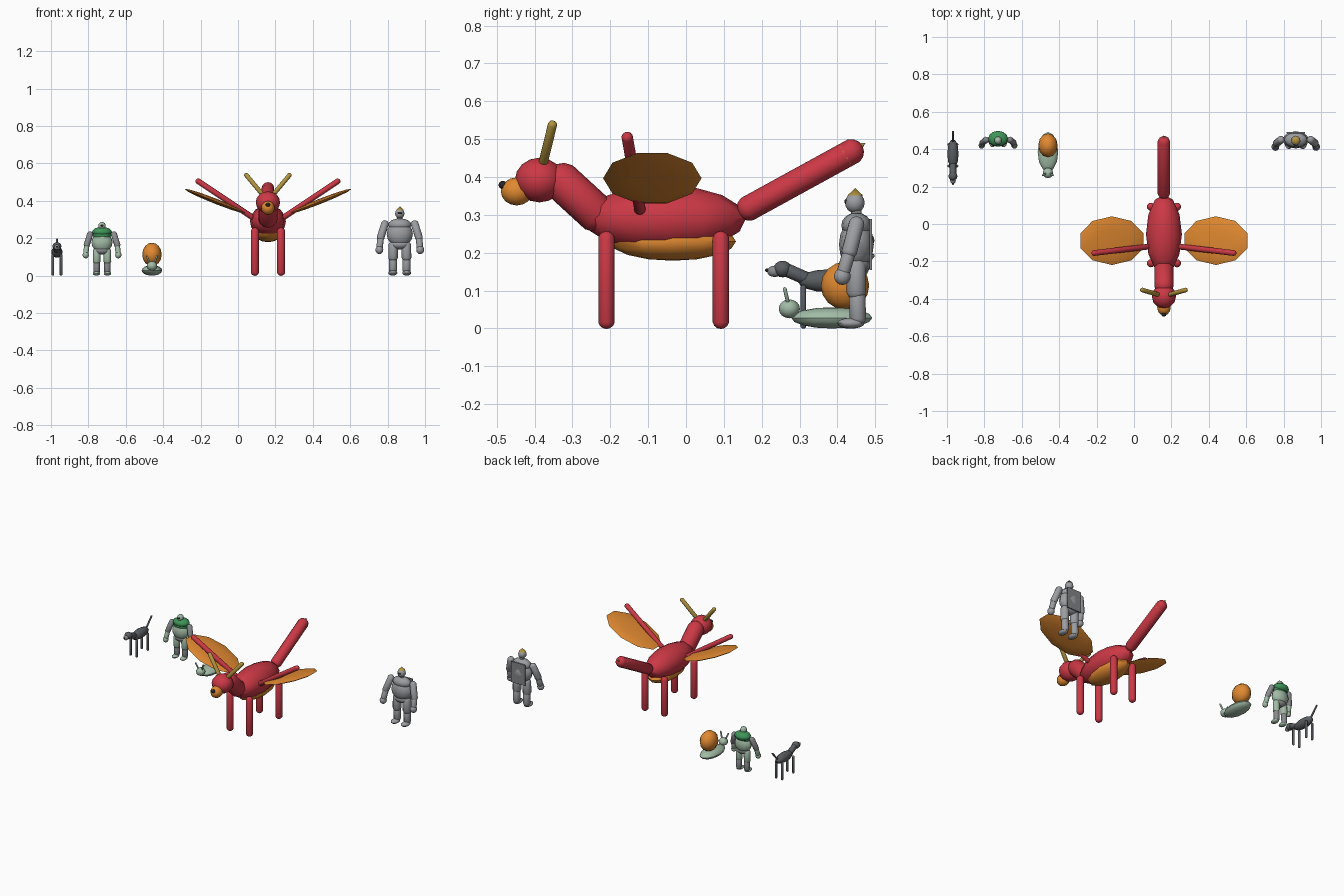
import bpy, bmesh
from mathutils import Vector, Matrix
from math import radians

if "Cube" in bpy.data.objects:
    bpy.data.objects.remove(bpy.data.objects["Cube"])

COLOURS = {
    "red": (0.60, 0.04, 0.06), "orange": (0.75, 0.25, 0.03), "gold": (0.45, 0.30, 0.05),
    "black": (0.02, 0.02, 0.02), "sage": (0.36, 0.50, 0.38), "green": (0.05, 0.30, 0.10),
    "dark": (0.10, 0.11, 0.12), "mid": (0.25, 0.26, 0.27), "stone": (0.33, 0.34, 0.36),
    "slate": (0.22, 0.23, 0.24),
}
mats = {}
for key, c in COLOURS.items():
    mats[key] = bpy.data.materials.new(key)
    mats[key].diffuse_color = (*c, 1)


def finish(name, bm, colour, angle=40):
    me = bpy.data.meshes.new(name)
    bm.to_mesh(me)
    bm.free()
    ob = bpy.data.objects.new(name, me)
    bpy.context.collection.objects.link(ob)
    me.materials.append(mats[colour])
    bpy.context.view_layer.objects.active = ob
    ob.select_set(True)
    bpy.ops.object.shade_smooth_by_angle(angle=radians(angle))
    ob.select_set(False)
    return ob


def ball(name, loc, radii, colour, seg=12, rings=8, tilt=0.0):
    """Ellipsoid, optionally tilted about y."""
    bm = bmesh.new()
    bmesh.ops.create_uvsphere(bm, u_segments=seg, v_segments=rings, radius=1)
    m = Matrix.Translation(loc) @ Matrix.Rotation(tilt, 4, 'Y') @ Matrix.Diagonal((*radii, 1))
    bmesh.ops.transform(bm, matrix=m, verts=bm.verts)
    return finish(name, bm, colour)


def aim(a, b):
    d = Vector(b) - Vector(a)
    return Matrix.Translation(a) @ d.to_track_quat('Z', 'Y').to_matrix().to_4x4(), d.length


def limb(name, a, b, r, colour):
    """Capsule whose cap centres are a and b."""
    bm = bmesh.new()
    bmesh.ops.create_uvsphere(bm, u_segments=12, v_segments=7, radius=r * 1.01)
    m, length = aim(a, b)
    for v in bm.verts:
        if v.co.z > 0:
            v.co.z += length
    bmesh.ops.transform(bm, matrix=m, verts=bm.verts)
    return finish(name, bm, colour)


def cone(name, a, b, r, colour):
    bm = bmesh.new()
    m, length = aim(a, b)
    bmesh.ops.create_cone(bm, cap_ends=True, segments=10, radius1=r, radius2=0, depth=length,
                          matrix=m @ Matrix.Translation((0, 0, length / 2)))
    return finish(name, bm, colour, 30)


# --- winged beast ---
X = 0.16
ball("beast_body", (X, -0.055, 0.29), (0.096, 0.213, 0.088), "red")
ball("beast_belly", (X, -0.035, 0.23), (0.076, 0.167, 0.051), "orange")
limb("beast_neck", (X, -0.241, 0.308), (X, -0.325, 0.385), 0.052, "red")
ball("beast_head", (X, -0.387, 0.392), (0.065, 0.065, 0.059), "red")
ball("beast_snout", (X, -0.447, 0.362), (0.036, 0.042, 0.037), "orange")
ball("beast_nose", (X, -0.484, 0.379), (0.013, 0.011, 0.011), "black")
limb("beast_tail", (X, 0.168, 0.319), (X, 0.436, 0.466), 0.034, "red")
cone("beast_tail_tip", (X, 0.42, 0.457), (X, 0.474, 0.49), 0.034, "gold")
for side, s in (("left", -1), ("right", 1)):
    limb("beast_horn_" + side, (X + s * 0.03, -0.378, 0.435), (X + s * 0.115, -0.353, 0.537), 0.0125, "gold")
    limb("beast_wing_arm_" + side, (X + s * 0.09, -0.122, 0.316), (X + s * 0.372, -0.155, 0.504), 0.0155, "red")
    ball("beast_wing_" + side, (X + s * 0.278, -0.089, 0.397), (0.19, 0.13, 0.014), "orange",
         seg=10, rings=6, tilt=-s * radians(21.5))
    for end, y in (("front", -0.21), ("back", 0.092)):
        limb(f"beast_{end}_leg_{side}", (X + s * 0.07, y, 0.021), (X + s * 0.07, y, 0.235), 0.022, "red")


# --- two standing figures sharing one build ---
def figure(prefix, x, k, skin, cloth, arm, boot):
    def p(dx, dy, z):
        return (x + k * dx, 0.45 + k * dy, k * z)

    def r(*v):
        return tuple(k * i for i in v)

    ball(prefix + "_torso", p(0, 0, 0.222), r(0.070, 0.046, 0.068), skin)
    ball(prefix + "_chest", p(0, 0, 0.272), r(0.062, 0.040, 0.034), cloth)
    ball(prefix + "_hips", p(0, 0, 0.168), r(0.056, 0.036, 0.028), arm)
    limb(prefix + "_neck", p(0, 0, 0.29), p(0, 0, 0.32), 0.014 * k, skin)
    ball(prefix + "_head", p(0, -0.004, 0.332), r(0.025, 0.026, 0.027), skin)
    ball(prefix + "_face", p(0, -0.025, 0.335), r(0.012, 0.007, 0.007), "black")
    for side, s in (("left", -1), ("right", 1)):
        limb(f"{prefix}_upper_arm_{side}", p(s * 0.080, 0, 0.275), p(s * 0.102, -0.018, 0.205), 0.021 * k, arm)
        limb(f"{prefix}_forearm_{side}", p(s * 0.102, -0.018, 0.205), p(s * 0.108, -0.034, 0.150), 0.018 * k, skin)
        ball(f"{prefix}_hand_{side}", p(s * 0.109, -0.037, 0.138), r(0.021, 0.022, 0.023), skin)
        limb(f"{prefix}_thigh_{side}", p(s * 0.035, 0, 0.16), p(s * 0.036, 0, 0.10), 0.026 * k, skin)
        limb(f"{prefix}_shin_{side}", p(s * 0.036, 0.002, 0.085), p(s * 0.036, 0.004, 0.03), 0.022 * k, boot)
        ball(f"{prefix}_foot_{side}", p(s * 0.037, -0.014, 0.014), r(0.024, 0.036, 0.014), skin)


figure("statue", 0.865, 1.0, "stone", "stone", "stone", "stone")
cone("statue_hat", (0.865, 0.447, 0.351), (0.865, 0.447, 0.371), 0.021, "gold")
bm = bmesh.new()
bmesh.ops.create_cube(bm, size=1, matrix=Matrix.Translation((0.865, 0.488, 0.222)) @ Matrix.Diagonal((0.10, 0.007, 0.135, 1)))
finish("statue_back_panel", bm, "slate", 30)

figure("guard", -0.727, 0.80, "sage", "green", "mid", "mid")
ball("guard_mantle", (-0.727, 0.456, 0.233), (0.053, 0.042, 0.027), "green")

# --- snail ---
X = -0.46
ball("snail_foot", (X, 0.385, 0.028), (0.055, 0.107, 0.028), "sage")
ball("snail_head", (X, 0.273, 0.052), (0.028, 0.028, 0.025), "sage")
ball("snail_shell", (X, 0.42, 0.113), (0.052, 0.064, 0.063), "orange")
for side, s in (("left", -1), ("right", 1)):
    limb("snail_stalk_" + side, (X + s * 0.012, 0.27, 0.066), (X + s * 0.027, 0.261, 0.104), 0.005, "sage")

# --- small dog ---
X = -0.968
ball("dog_body", (X, 0.375, 0.126), (0.030, 0.080, 0.030), "dark")
limb("dog_neck", (X, 0.315, 0.133), (X, 0.265, 0.155), 0.018, "dark")
ball("dog_head", (X, 0.255, 0.157), (0.024, 0.024, 0.022), "dark")
ball("dog_snout", (X, 0.234, 0.151), (0.015, 0.020, 0.015), "mid")
ball("dog_nose", (X, 0.214, 0.154), (0.006, 0.005, 0.005), "black")
limb("dog_tail", (X, 0.44, 0.135), (X, 0.493, 0.192), 0.0055, "dark")
for side, s in (("left", -1), ("right", 1)):
    for end, y in (("front", 0.31), ("back", 0.425)):
        limb(f"dog_{end}_leg_{side}", (X + s * 0.022, y, 0.007), (X + s * 0.022, y, 0.108), 0.0075, "dark")

for m in bpy.data.materials:
    if m.users and not m.is_grease_pencil:
        m.use_nodes = True
        m.node_tree.nodes["Principled BSDF"].inputs["Base Color"].default_value = m.diffuse_color
